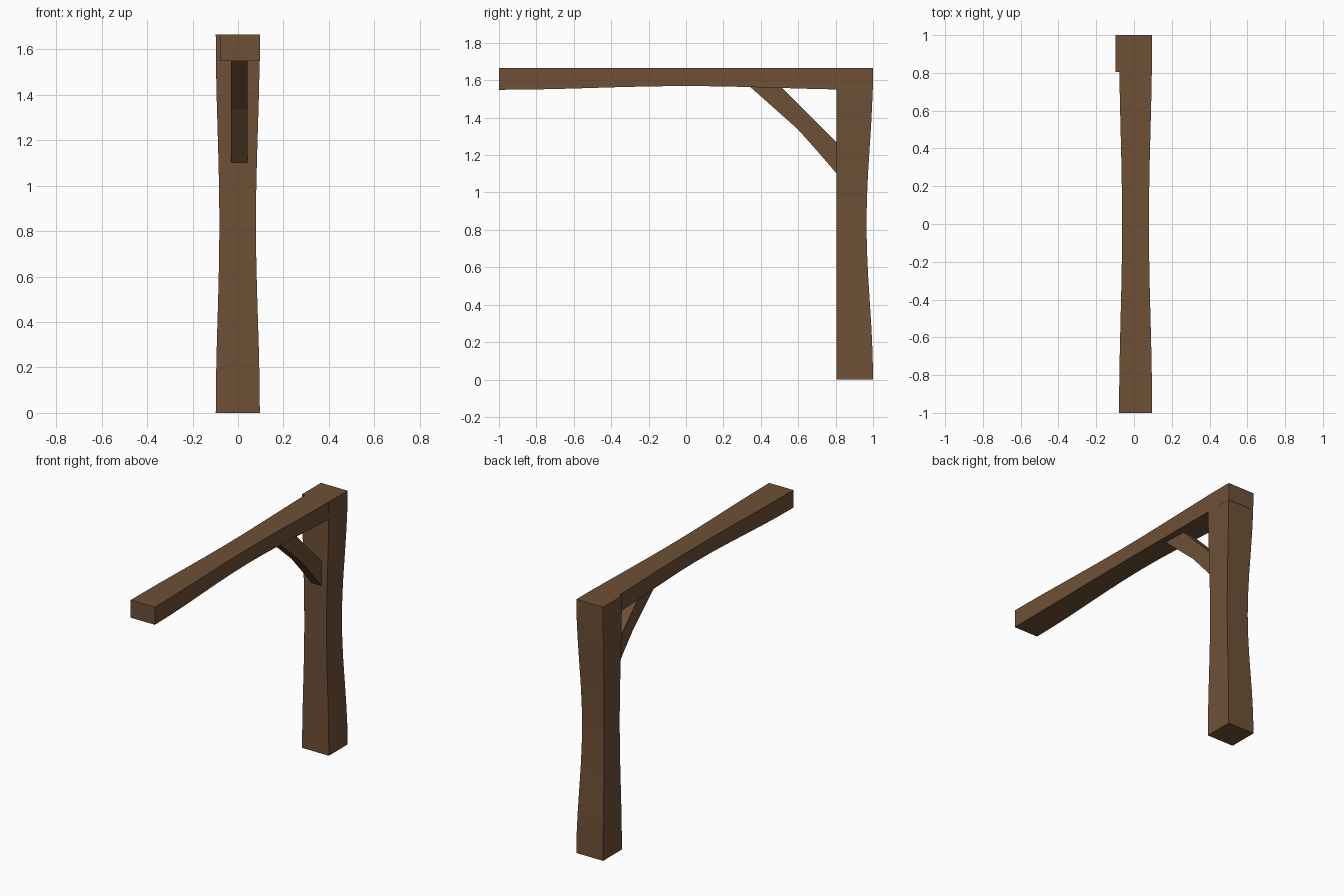
import bpy, bmesh, math

if "Cube" in bpy.data.objects:
    bpy.data.objects.remove(bpy.data.objects["Cube"])

wood = bpy.data.materials.new("brown wood")
wood.diffuse_color = (0.155, 0.081, 0.037, 1)
wood.use_nodes = True
wood.node_tree.nodes["Principled BSDF"].inputs["Base Color"].default_value = wood.diffuse_color


def finish(name, bm):
    bmesh.ops.recalc_face_normals(bm, faces=bm.faces)
    me = bpy.data.meshes.new(name)
    bm.to_mesh(me)
    bm.free()
    me.materials.append(wood)
    ob = bpy.data.objects.new(name, me)
    bpy.context.collection.objects.link(ob)
    return ob


def loft(name, rings):
    """Skin a list of matching cross-sections and cap both ends."""
    bm = bmesh.new()
    vs = [[bm.verts.new(p) for p in r] for r in rings]
    n = len(vs[0])
    for a, b in zip(vs, vs[1:]):
        for i in range(n):
            j = (i + 1) % n
            bm.faces.new((a[i], a[j], b[j], b[i]))
    bm.faces.new(vs[0])
    bm.faces.new(vs[-1])
    return finish(name, bm)


def waist(t):
    """0 at both ends, 1 in the middle, with soft ends."""
    return 0.5 - 0.5 * math.cos(2 * math.pi * t)


STEPS = 12
TOP = 1.665

# Post: straight front, waisted back and sides
rings = []
for i in range(STEPS + 1):
    t = i / STEPS
    w = waist(t)
    x0, x1, y1, z = -0.098 + 0.016 * w, 0.096 - 0.017 * w, 1 - 0.035 * w, TOP * t
    rings.append([(x0, 0.805, z), (x1, 0.805, z), (x1, y1, z), (x0, y1, z)])
loft("post", rings)

# Beam: flat top, waisted sides and hollowed underside
rings = []
for i in range(STEPS + 1):
    t = i / STEPS
    w = waist(t)
    x0, x1, z0, y = -0.079 + 0.016 * w, 0.096 - 0.017 * w, 1.549 + 0.02 * w, -1 + 2 * t
    rings.append([(x0, y, z0), (x1, y, z0), (x1, y, TOP), (x0, y, TOP)])
loft("beam", rings)

# Brace: straight upper edge, arched lower edge, ends sunk into beam and post
upper = [(0.50, 1.572), (0.60, 1.472), (0.69, 1.382), (0.82, 1.252)]
lower = [(0.335, 1.572), (0.599, 1.337), (0.69, 1.235), (0.82, 1.085)]
loft("brace", [[(-0.031, *u), (0.041, *u), (0.041, *l), (-0.031, *l)]
               for u, l in zip(upper, lower)])
